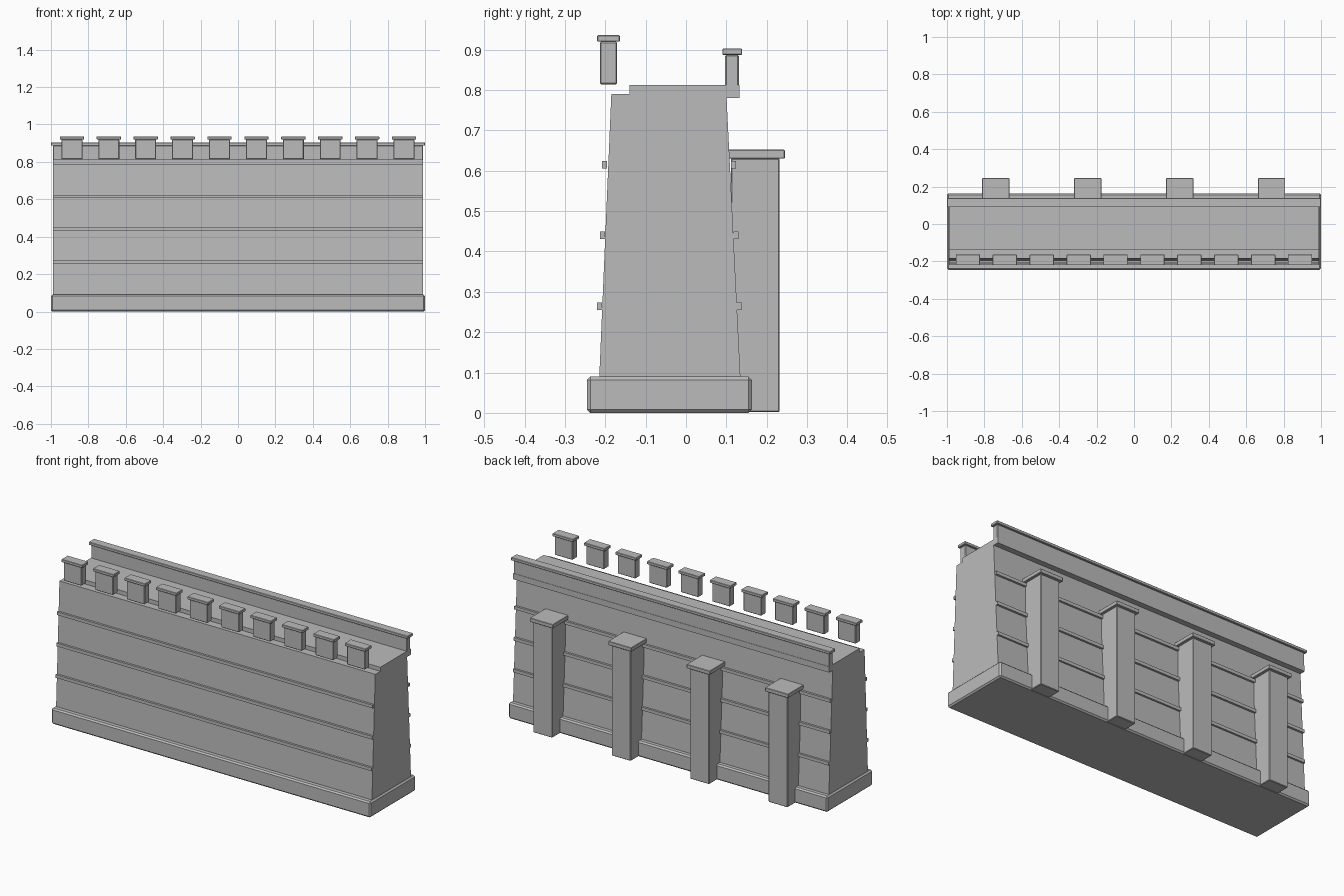
import bpy, bmesh

if "Cube" in bpy.data.objects:
    bpy.data.objects.remove(bpy.data.objects["Cube"])

stone = bpy.data.materials.new("grey_stone")
stone.diffuse_color = (0.5, 0.5, 0.5, 1)
stone.use_nodes = True
stone.node_tree.nodes["Principled BSDF"].inputs["Base Color"].default_value = stone.diffuse_color


def finish(name, bm, bevel=0.0):
    bmesh.ops.recalc_face_normals(bm, faces=bm.faces)
    mesh = bpy.data.meshes.new(name)
    bm.to_mesh(mesh)
    bm.free()
    mesh.materials.append(stone)
    ob = bpy.data.objects.new(name, mesh)
    bpy.context.collection.objects.link(ob)
    if bevel:
        mod = ob.modifiers.new("Bevel", "BEVEL")
        mod.width = bevel
        mod.segments = 1
    return ob


def box(name, x, y, z, bevel=0.0):
    """Box from (min, max) ranges."""
    bm = bmesh.new()
    bmesh.ops.create_cube(bm, size=1)
    for v in bm.verts:
        v.co = [(r[0] + r[1]) / 2 + c * (r[1] - r[0]) for r, c in zip((x, y, z), v.co)]
    return finish(name, bm, bevel)


def around(c, width):
    return (c - width / 2, c + width / 2)


L = (-0.99, 0.99)

# plinth
box("plinth", (-1, 1), (-0.245, 0.163), (0, 0.09), 0.008)

# tapered wall body, extruded side profile
bm = bmesh.new()
profile = [(-0.215, 0.085), (0.135, 0.085), (0.1, 0.79), (-0.185, 0.79)]
face = bm.faces.new([bm.verts.new((L[0], y, z)) for y, z in profile])
ext = bmesh.ops.extrude_face_region(bm, geom=[face])
for v in ext["geom"]:
    if isinstance(v, bmesh.types.BMVert):
        v.co.x = L[1]
finish("wall_body", bm)

# walkway slab
box("walkway", L, (-0.14, 0.133), (0.78, 0.813))

# stone course bands on front and back
for i, (z, yf, yb) in enumerate([(0.264, -0.22, 0.137), (0.44, -0.213, 0.13), (0.615, -0.208, 0.124)]):
    box(f"front_band_{i}", L, (yf, yf + 0.012), around(z, 0.018))
    box(f"back_band_{i}", L, (yb - 0.012, yb), around(z, 0.018))

# rear parapet with coping
box("rear_parapet", L, (0.097, 0.131), (0.806, 0.887), 0.003)
box("rear_coping", (-1, 1), (0.09, 0.139), (0.887, 0.903), 0.002)

# front merlons with caps
for i in range(10):
    x = -0.888 + i * 0.1973
    box(f"merlon_{i}", around(x, 0.112), (-0.213, -0.171), (0.814, 0.92), 0.003)
    box(f"merlon_cap_{i}", around(x, 0.13), (-0.22, -0.164), (0.92, 0.936), 0.002)

# rear buttresses with caps
for i in range(4):
    x = -0.739 + i * 0.4917
    box(f"buttress_{i}", around(x, 0.12), (0.111, 0.232), (0.002, 0.631), 0.003)
    box(f"buttress_cap_{i}", around(x, 0.145), (0.1, 0.245), (0.63, 0.652), 0.002)
